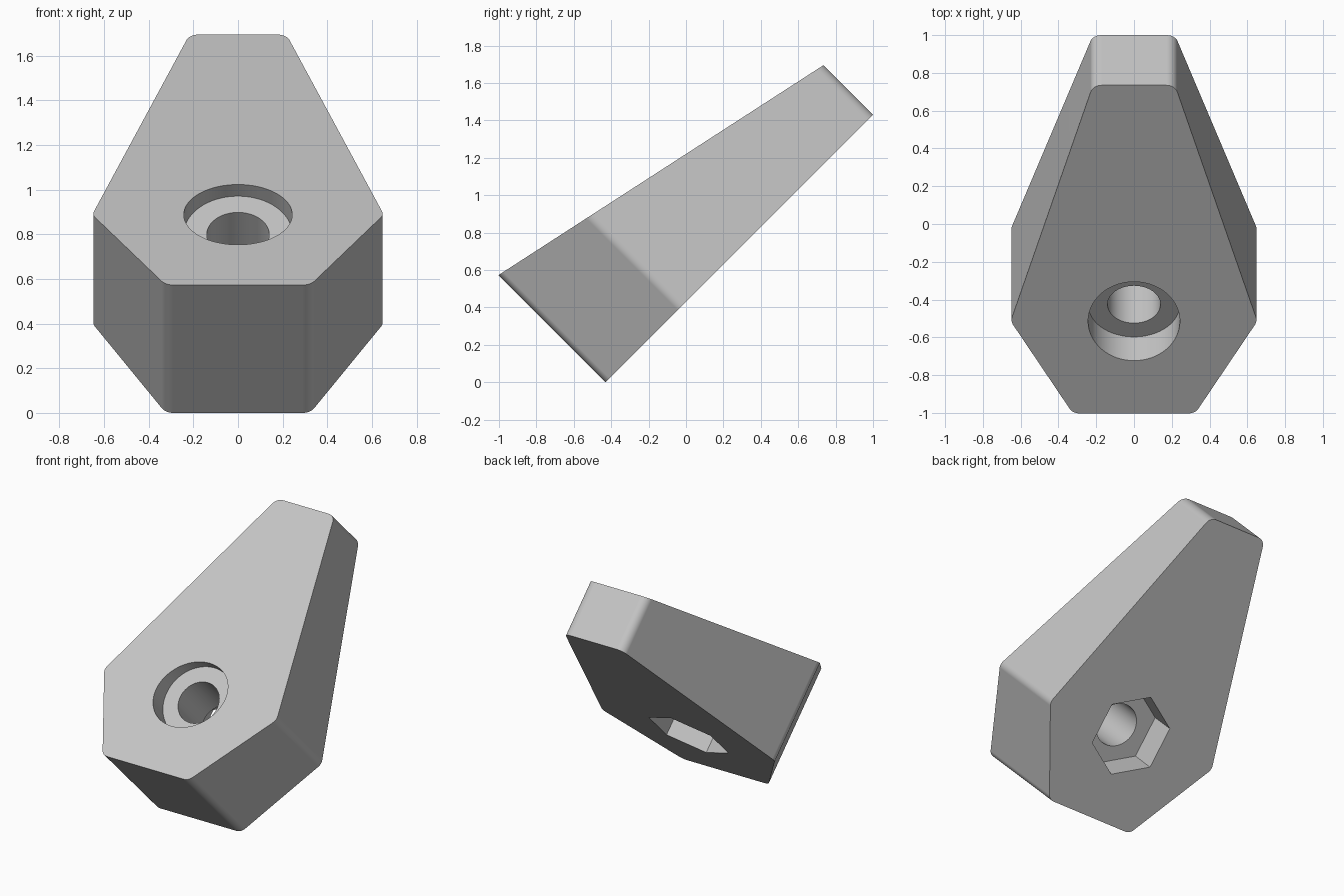
import bpy, bmesh, math
from mathutils import Vector

cube = bpy.data.objects.get("Cube")
if cube:
    bpy.data.objects.remove(cube, do_unlink=True)

LENGTH, FRONT_H, TIP_H = 2.022, 0.81, 0.375   # along the base, and wedge heights
HOLE_Y = 0.568                                # hole axis, at the widest point
FILLET, STEPS = 0.06, 8

grey = bpy.data.materials.new("plain grey")
grey.use_nodes = True
colour = (0.55, 0.55, 0.55, 1)
grey.diffuse_color = colour
grey.node_tree.nodes["Principled BSDF"].inputs["Base Color"].default_value = colour


def fillet(corners, radius):
    """Round every corner of a convex counter-clockwise outline."""
    out = []
    for i, p in enumerate(corners):
        a = (corners[i - 1] - p).normalized()
        b = (corners[(i + 1) % len(corners)] - p).normalized()
        half = a.angle(b) / 2
        centre = p + (a + b).normalized() * radius / math.sin(half)
        start = p + a * radius / math.tan(half) - centre
        turn = math.pi - 2 * half
        for k in range(STEPS + 1):
            t = turn * k / STEPS
            c, s = math.cos(t), math.sin(t)
            out.append(centre + Vector((start.x * c - start.y * s,
                                        start.x * s + start.y * c)))
    return out


def prism(name, outline, bottom, top):
    """Extrude an outline upwards; bottom and top give the height at a given y."""
    bm = bmesh.new()
    low = [bm.verts.new((p.x, p.y, bottom(p.y))) for p in outline]
    high = [bm.verts.new((p.x, p.y, top(p.y))) for p in outline]
    bm.faces.new(low[::-1])
    bm.faces.new(high)
    n = len(outline)
    for i in range(n):
        j = (i + 1) % n
        bm.faces.new((low[i], low[j], high[j], high[i]))
    mesh = bpy.data.meshes.new(name)
    bm.to_mesh(mesh)
    bm.free()
    mesh.materials.append(grey)
    obj = bpy.data.objects.new(name, mesh)
    bpy.context.collection.objects.link(obj)
    return obj


def ring(radius, sides):
    """Regular outline around the hole axis with a corner on the y axis."""
    return [Vector((-radius * math.sin(math.tau * i / sides),
                    HOLE_Y + radius * math.cos(math.tau * i / sides)))
            for i in range(sides)]


# Wedge body: six-sided outline with rounded upright edges and a sloping top
right_side = [(0.324, 0), (0.653, HOLE_Y), (0.217, LENGTH)]
corners = [Vector(p) for p in right_side]
corners += [Vector((-x, y)) for x, y in reversed(right_side)]
body = prism("wedge_body", fillet(corners, FILLET), lambda y: 0,
             lambda y: FRONT_H + (TIP_H - FRONT_H) * y / LENGTH)

# Bolt hole, round recess above and hexagonal nut pocket below
cutters = [
    prism("bolt_hole", ring(0.14, 64), lambda y: -0.1, lambda y: 1),
    prism("head_recess", ring(0.243, 64), lambda y: 0.562, lambda y: 1),
    prism("nut_pocket", ring(0.27, 6), lambda y: -0.1, lambda y: 0.2),
]
bpy.ops.object.select_all(action='DESELECT')
bpy.context.view_layer.objects.active = body
body.select_set(True)
for cutter in cutters:
    cutter.hide_render = True
    mod = body.modifiers.new(cutter.name, 'BOOLEAN')
    mod.operation, mod.solver, mod.object = 'DIFFERENCE', 'EXACT', cutter
    bpy.ops.object.modifier_apply(modifier=mod.name)
    bpy.data.objects.remove(cutter, do_unlink=True)

# Smooth the rounded edges and walls while keeping flat faces flat
bpy.ops.object.shade_smooth_by_angle(angle=math.radians(30))
weighted = body.modifiers.new("flat_faces", 'WEIGHTED_NORMAL')
weighted.keep_sharp = True

# Tip the wedge up on its front lower edge
body.rotation_euler.x = math.radians(45)
body.location.y = -0.43
